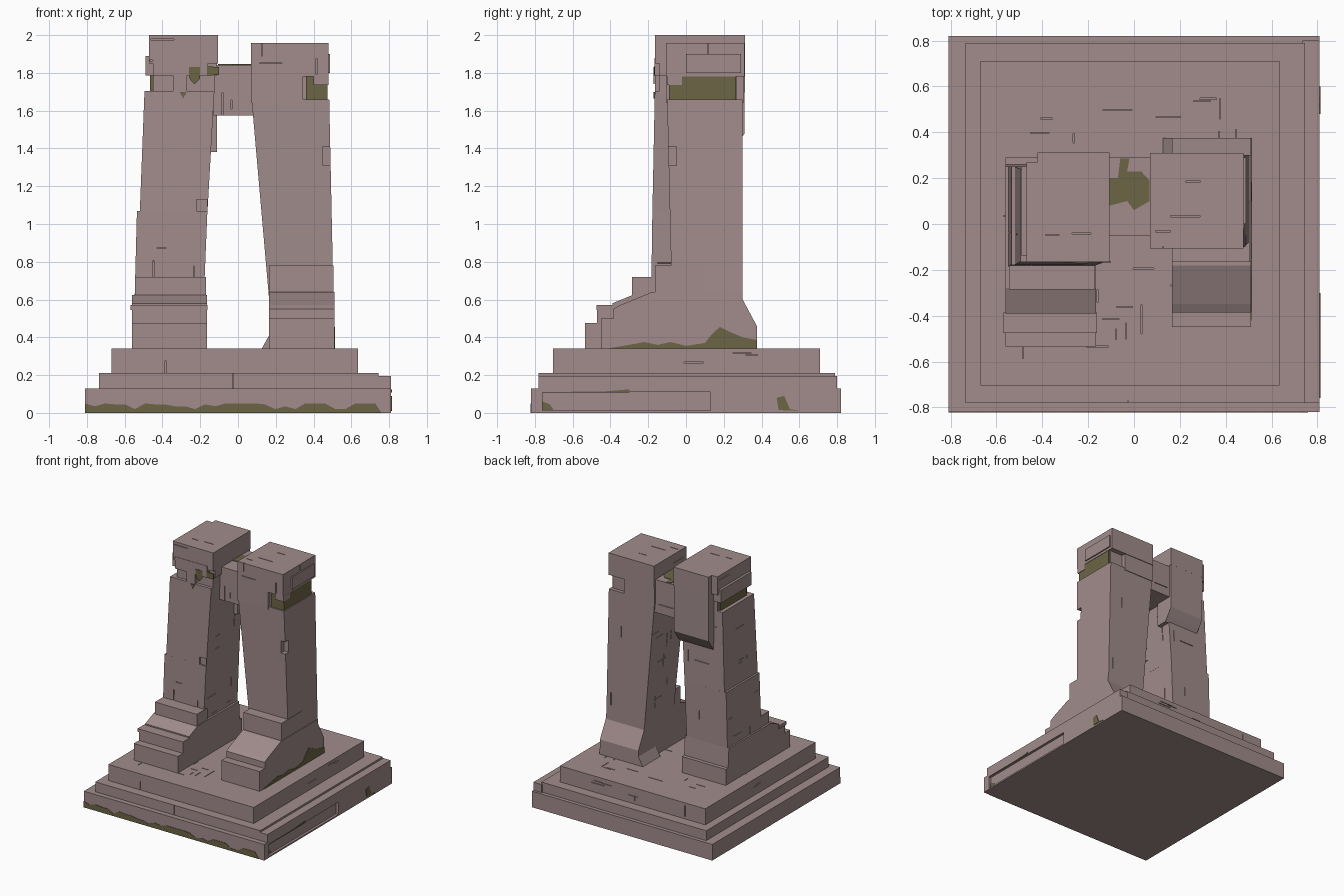
import bpy, bmesh, random
from mathutils import Vector, Matrix

if "Cube" in bpy.data.objects:
    bpy.data.objects.remove(bpy.data.objects["Cube"])

random.seed(7)


def material(name, rgb):
    m = bpy.data.materials.new(name)
    m.diffuse_color = (*rgb, 1)
    m.use_nodes = True
    m.node_tree.nodes["Principled BSDF"].inputs["Base Color"].default_value = m.diffuse_color
    return m


STONE = material("dusty rose stone", (0.36, 0.262, 0.262))
MOSS = material("olive moss", (0.15, 0.13, 0.06))


def finish(name, bm, mat):
    bmesh.ops.recalc_face_normals(bm, faces=bm.faces)
    me = bpy.data.meshes.new(name)
    bm.to_mesh(me)
    bm.free()
    me.materials.append(mat)
    ob = bpy.data.objects.new(name, me)
    bpy.context.collection.objects.link(ob)
    return ob


def taper(name, z0, lo, z1, hi, mat=STONE):
    """Block between two rectangles (x0, x1, y0, y1) at heights z0 and z1."""
    bm = bmesh.new()
    rings = []
    for z, (a, b, c, d) in ((z0, lo), (z1, hi)):
        rings.append([bm.verts.new(p) for p in ((a, c, z), (b, c, z), (b, d, z), (a, d, z))])
    low, top = rings
    bm.faces.new(low[::-1])
    bm.faces.new(top)
    for i in range(4):
        j = (i + 1) % 4
        bm.faces.new((low[i], low[j], top[j], top[i]))
    return finish(name, bm, mat)


def block(name, x0, x1, y0, y1, z0, z1, mat=STONE):
    r = (x0, x1, y0, y1)
    return taper(name, z0, r, z1, r, mat)


def prism(name, pts, place, depth, mat=STONE):
    """Extrude a 2D outline; place maps (u, v) to a 3D point."""
    bm = bmesh.new()
    f = bm.faces.new([bm.verts.new(place(u, v)) for u, v in pts])
    new = bmesh.ops.extrude_face_region(bm, geom=[f])["geom"]
    bmesh.ops.translate(bm, vec=depth, verts=[v for v in new if isinstance(v, bmesh.types.BMVert)])
    return finish(name, bm, mat)


def side_prism(name, x0, x1, pts, mat=STONE):
    return prism(name, pts, lambda y, z: (x0, y, z), (x1 - x0, 0, 0), mat)


def cut(ob, cutter):
    mod = ob.modifiers.new("cut", "BOOLEAN")
    mod.operation, mod.solver, mod.object = "DIFFERENCE", "EXACT", cutter
    mod.use_self = True
    bpy.context.view_layer.update()
    dg = bpy.context.evaluated_depsgraph_get()
    me = bpy.data.meshes.new_from_object(ob.evaluated_get(dg))
    ob.modifiers.clear()
    ob.data = me
    bpy.data.objects.remove(cutter)


def weather(ob, count):
    """Cut thin random joint lines into the visible faces."""
    polys = [p for p in ob.data.polygons if p.normal.z > -0.5 and len(p.vertices) == 4]
    bm = bmesh.new()
    for p in random.choices(polys, [q.area for q in polys], k=count):
        a, b, c, d = (ob.data.vertices[i].co for i in p.vertices)
        u, v = random.uniform(.1, .9), random.uniform(.1, .9)
        pos = a.lerp(b, u).lerp(d.lerp(c, u), v)
        n = p.normal
        t = Vector((0, 0, 1)).cross(n) if abs(n.z) < .9 else Vector((1, 0, 0))
        t.normalize()
        s = n.cross(t)
        if random.random() < .35:
            t, s = s, -t
        m = Matrix((t, s, n)).transposed().to_4x4()
        size = Matrix.Diagonal((random.uniform(.04, .13), .005, .016, 1))
        bmesh.ops.create_cube(bm, size=1, matrix=Matrix.Translation(pos) @ m @ size)
    cut(ob, finish("joint_cutter", bm, STONE))


# Stepped base
lower = block("base_lower_tier", -.81, .81, -.82, .82, 0, .13)
cut(lower, block("side_slot", .79, .9, -.76, .13, .012, .11))
middle = block("base_middle_tier", -.735, .745, -.78, .79, .12, .21)
upper = block("base_upper_tier", -.67, .635, -.705, .71, .2, .34)
block("base_side_course", .735, .81, -.78, .80, .12, .195)
weather(middle, 16)
weather(upper, 45)

# Left foot with its stepped toes
side_prism("left_foot", -.56, -.165, [
    (-.535, .33), (-.535, .475), (-.47, .475), (-.47, .545), (-.39, .56), (-.39, .58),
    (-.28, .625), (.25, .625), (.26, .47), (.29, .47), (.29, .33)])
block("left_toe_slab", -.57, -.162, -.475, -.385, .545, .57)
block("left_ankle_block", -.545, -.17, -.285, -.15, .55, .72)

# Right foot with a sloped instep and a battered heel
side_prism("right_foot", .165, .51, [
    (-.45, .33), (-.45, .5), (-.385, .5), (-.385, .55), (-.35, .57), (-.18, .64),
    (.30, .64), (.30, .60), (.375, .46), (.375, .33)])
block("right_ankle_block", .165, .505, -.165, .1, .62, .78)
prism("right_foot_wedge", [(.12, .33), (.17, .33), (.17, .42)],
      lambda x, z: (x, .15, z), (0, .225, 0))

# Leaning shafts
shafts = [
    taper("left_shaft_lower", .58, (-.548, -.182, -.185, .25), 1.07, (-.535, -.162, -.178, .25)),
    taper("left_shaft_upper", 1.06, (-.52, -.162, -.178, .25), 1.705, (-.495, -.125, -.165, .24)),
    taper("right_shaft", .62, (.163, .505, -.075, .30), 1.66, (.072, .483, -.10, .30)),
]
cut(shafts[2], block("edge_notch", .45, .6, -.2, -.05, 1.31, 1.41))
cut(shafts[1], block("face_notch", -.22, -.165, -.3, -.165, 1.07, 1.13))
for s in shafts:
    weather(s, 14)

# Left head: cap, overhanging ring, mossy neck, and a back overhang
cap = block("left_head_cap", -.47, -.107, -.165, .27, 1.85, 2.0)
block("left_head_back_cap", -.42, -.107, .2, .312, 1.85, 2.0)
block("left_head_ring", -.49, -.11, -.14, .25, 1.785, 1.89)
block("left_head_front_ring", -.45, -.16, -.168, 0, 1.785, 1.88)
block("left_neck", -.45, -.125, -.14, .24, 1.69, 1.80)
block("left_neck_front", -.345, -.27, -.165, 0, 1.69, 1.80)
block("left_neck_moss", -.465, -.4, -.11, .22, 1.695, 1.785, MOSS)
side_prism("left_head_back_overhang", -.42, -.11, [
    (.15, 1.38), (.24, 1.38), (.27, 1.42), (.31, 1.48), (.312, 1.9), (.15, 1.9)])

# Right head: cap, front block and mossy band
rcap = block("right_head_cap", .07, .478, -.107, .31, 1.78, 1.958)
block("right_head_block", .07, .345, -.105, .305, 1.64, 1.79)
block("right_head_core", .3, .46, -.08, .27, 1.64, 1.79)
block("right_head_moss_band", .36, .475, -.09, .265, 1.645, 1.782, MOSS)
block("right_head_band_stone", .4, .479, -.1, -.02, 1.735, 1.782)
block("right_head_outer_strip", .46, .488, .0, .29, 1.80, 1.90)

# Bridge between the heads
bridge = block("bridge", -.13, .08, -.052, .29, 1.575, 1.843)
for ob, n in ((cap, 8), (rcap, 8), (bridge, 5)):
    weather(ob, n)

# Moss patches as thin plates
edge = [(-.81, 0)] + [(-.81 + .053 * i, random.choice((.02, .035, .045, .05))) for i in range(30)] + [(.76, 0)]
prism("moss_base_front", edge, lambda x, z: (x, -.818, z), (0, -.005, 0), MOSS)
side_prism("moss_right_foot", .508, .514, [
    (-.42, .34), (-.3, .36), (-.22, .375), (-.15, .36), (-.08, .375), (0, .355), (.1, .37),
    (.14, .42), (.18, .455), (.23, .43), (.3, .4), (.375, .385), (.375, .34)], MOSS)
side_prism("moss_base_side_front", .809, .814, [
    (-.76, .11), (-.6, .112), (-.45, .112), (-.3, .125), (-.3, .108), (-.76, .108)], MOSS)
side_prism("moss_base_side_back", .809, .814, [
    (.48, .08), (.52, .09), (.55, .02), (.6, .01), (.49, .015)], MOSS)
side_prism("moss_base_corner", .786, .793, [
    (-.76, .015), (-.76, .06), (-.72, .045), (-.7, .015)], MOSS)
prism("moss_bridge_top", [
    (-.107, .08), (-.107, .2), (-.07, .2), (-.06, .285), (-.02, .285), (-.03, .23),
    (.03, .23), (.068, .19), (.068, .1), (0, .06), (-.03, .1)],
    lambda x, y: (x, y, 1.84), (0, 0, .007), MOSS)
prism("moss_left_head_front", [
    (-.26, 1.78), (-.26, 1.83), (-.2, 1.83), (-.2, 1.77), (-.23, 1.74), (-.25, 1.76)],
    lambda x, z: (x, -.167, z), (0, -.005, 0), MOSS)
prism("moss_left_head_inner", [(-.165, 1.785), (-.165, 1.835), (-.1, 1.83), (-.1, 1.79)],
      lambda x, z: (x, -.163, z), (0, -.006, 0), MOSS)
prism("moss_left_shaft_top", [(-.31, 1.7), (-.29, 1.665), (-.27, 1.7)],
      lambda x, z: (x, -.163, z), (0, -.008, 0), MOSS)
